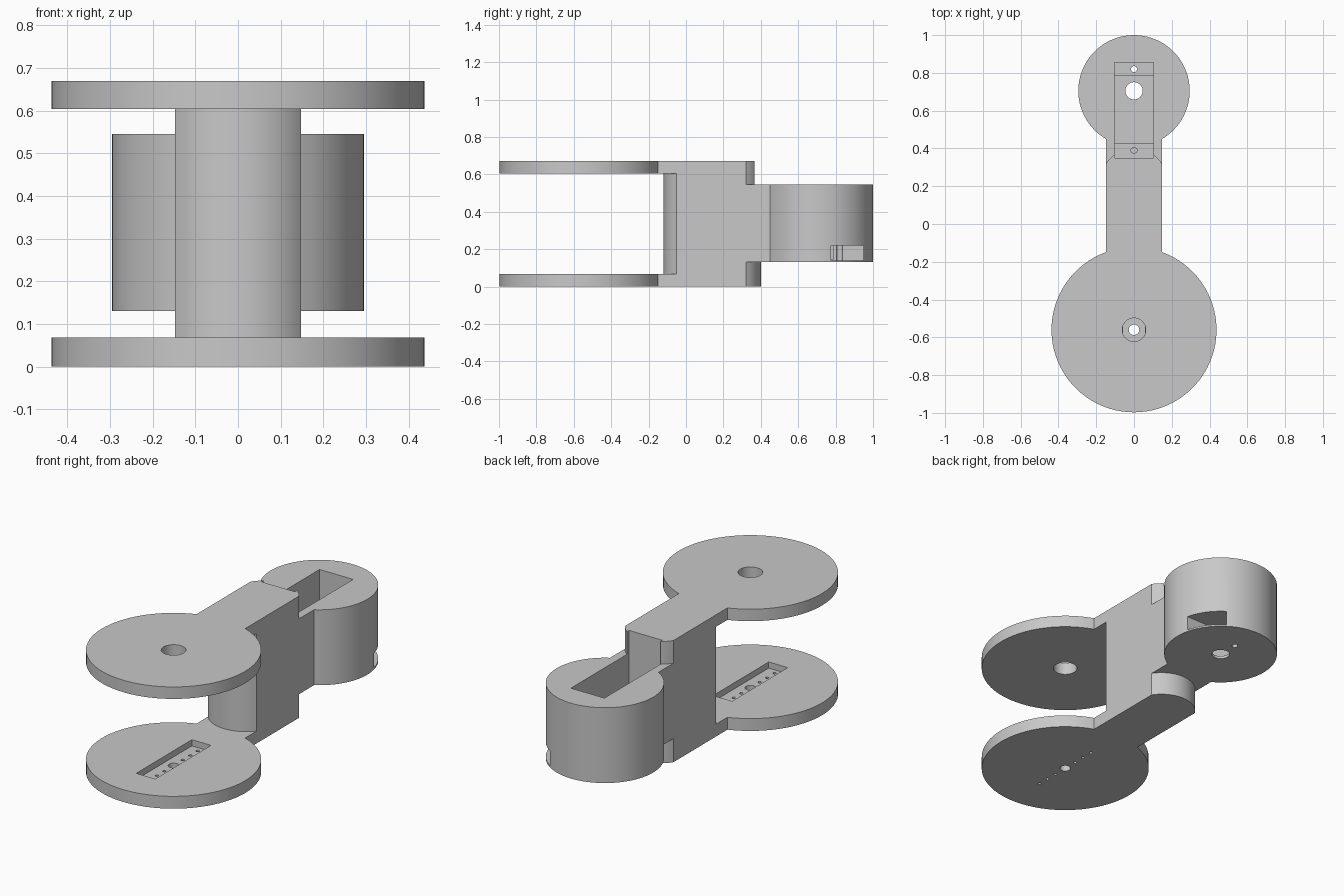
import bpy, bmesh, math

if "Cube" in bpy.data.objects:
    bpy.data.objects.remove(bpy.data.objects["Cube"])

W = 0.148                 # half width of the arm
DISC_Y, DISC_R = -0.56, 0.437
LUG_Y, LUG_R = 0.705, 0.295

grey = bpy.data.materials.new("light grey plastic")
grey.diffuse_color = (0.58, 0.58, 0.58, 1)
grey.use_nodes = True
grey.node_tree.nodes["Principled BSDF"].inputs["Base Color"].default_value = grey.diffuse_color


def arc(cy, r, a0, a1, n=48, cx=0):
    pts = []
    for i in range(n + 1):
        a = math.radians(a0 + (a1 - a0) * i / n)
        pts.append((cx + r * math.cos(a), cy + r * math.sin(a)))
    return pts


def prism(name, pts, z0, z1):
    bm = bmesh.new()
    face = bm.faces.new([bm.verts.new((x, y, z0)) for x, y in pts])
    top = bmesh.ops.extrude_face_region(bm, geom=[face])["geom"]
    bmesh.ops.translate(bm, vec=(0, 0, z1 - z0),
                        verts=[v for v in top if isinstance(v, bmesh.types.BMVert)])
    bmesh.ops.recalc_face_normals(bm, faces=bm.faces)
    mesh = bpy.data.meshes.new(name)
    bm.to_mesh(mesh)
    bm.free()
    mesh.materials.append(grey)
    ob = bpy.data.objects.new(name, mesh)
    bpy.context.collection.objects.link(ob)
    return ob


def box(name, x0, x1, y0, y1, z0, z1):
    return prism(name, [(x0, y0), (x1, y0), (x1, y1), (x0, y1)], z0, z1)


def hole(name, y, r, z0, z1, n=32):
    return prism(name, arc(y, r, 0, 360 - 360 / n, n - 1), z0, z1)


def combine(body, tool, operation):
    bpy.context.view_layer.objects.active = body
    mod = body.modifiers.new("join", "BOOLEAN")
    mod.operation, mod.solver, mod.object = operation, "EXACT", tool
    bpy.ops.object.modifier_apply(modifier=mod.name)
    bpy.data.objects.remove(tool)


def bulge(y_tip, sag, direction):
    # shallow convex arc spanning the arm width, tip at y_tip
    r = (W * W + sag * sag) / (2 * sag)
    half = math.degrees(math.asin(W / r))
    mid = 90 * direction
    return arc(y_tip - direction * r, r, mid - half, mid + half, 20)


# upright column with rounded front and back
arm = prism("arm_link", bulge(0.40, 0.08, 1) + bulge(-0.12, 0.07, -1), 0, 0.67)

# round fork plates with necks, and the motor lug
a = math.degrees(math.acos(W / DISC_R))
plate = arc(DISC_Y, DISC_R, 180 - a, 360 + a, 72) + [(W, 0.2), (-W, 0.2)]
b = math.degrees(math.acos(W / LUG_R))
lug = arc(LUG_Y, LUG_R, -b, 180 + b, 64) + [(-W, 0.15), (W, 0.15)]
for tool in (prism("lower_plate", plate, 0, 0.068),
             prism("upper_plate", plate, 0.604, 0.67),
             prism("motor_lug", lug, 0.13, 0.545)):
    combine(arm, tool, "UNION")

# motor pocket with ledges, screw holes, shaft hole and cable slot
cutters = [box("pocket", -0.102, 0.102, 0.35, 0.855, 0.25, 0.8),
           box("deep_pocket", -0.102, 0.102, 0.43, 0.785, 0.145, 0.4),
           box("cable_slot", 0, 0.4, 0.775, 0.95, 0.14, 0.22),
           hole("shaft_hole", LUG_Y, 0.046, 0.05, 0.2),
           hole("screw_back", 0.82, 0.016, 0.05, 0.3, 16),
           hole("screw_front", 0.39, 0.016, 0.14, 0.3, 16),
           # fork holes and the horn recess in the lower plate
           hole("upper_hole", DISC_Y, 0.062, 0.5, 0.8),
           box("horn_recess", -0.058, 0.058, DISC_Y - 0.242, DISC_Y + 0.242, 0.034, 0.2),
           hole("lower_hole", DISC_Y, 0.028, -0.1, 0.1)]
for side in (-1, 1):
    for d in (0.08, 0.145, 0.21):
        cutters.append(hole("pin_hole", DISC_Y + side * d, 0.009, -0.1, 0.1, 12))
for tool in cutters:
    combine(arm, tool, "DIFFERENCE")

# smooth curved walls, sharp edges kept
bpy.ops.object.select_all(action="DESELECT")
arm.select_set(True)
bpy.context.view_layer.objects.active = arm
bpy.ops.object.shade_smooth_by_angle(angle=math.radians(25))
